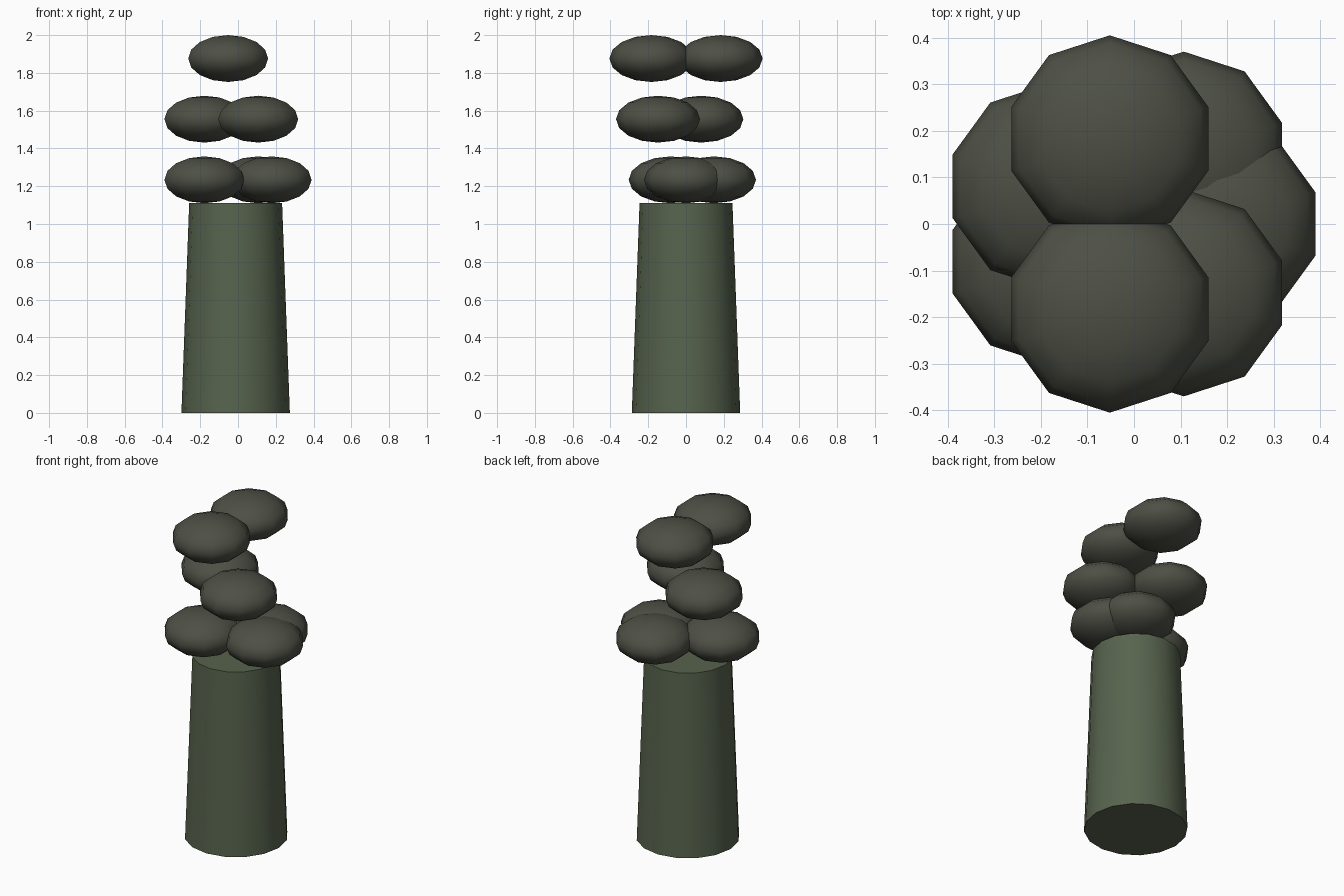
import bpy
from math import radians

if "Cube" in bpy.data.objects:
    bpy.data.objects.remove(bpy.data.objects["Cube"])


def material(name, rgb):
    m = bpy.data.materials.new(name)
    m.diffuse_color = (*rgb, 1)
    m.use_nodes = True
    m.node_tree.nodes["Principled BSDF"].inputs["Base Color"].default_value = m.diffuse_color
    return m


def finish(name, mat, angle):
    ob = bpy.context.object
    ob.name = name
    ob.data.materials.append(mat)
    bpy.ops.object.shade_smooth_by_angle(angle=radians(angle))


trunk_mat = material("trunk_green", (0.095, 0.125, 0.075))
pad_mat = material("dark_olive", (0.075, 0.08, 0.06))

# Tapered column
bpy.ops.mesh.primitive_cone_add(vertices=16, radius1=0.287, radius2=0.246,
                                depth=1.11, location=(-0.0125, 0, 0.555))
finish("column", trunk_mat, 40)

# Flattened blobs in three tiers: height -> (x, y) centres
tiers = {
    1.234: [(0.178, 0), (0.107, 0.148), (-0.178, -0.081)],
    1.555: [(-0.178, 0.081), (0.107, -0.148)],
    1.876: [(-0.052, 0.183), (-0.052, -0.183)],
}
for t, (z, centres) in enumerate(tiers.items(), 1):
    for i, (x, y) in enumerate(centres, 1):
        bpy.ops.mesh.primitive_uv_sphere_add(segments=10, ring_count=8, radius=1,
                                             location=(x, y, z),
                                             scale=(0.2225, 0.2225, 0.124))
        bpy.ops.object.transform_apply(location=False, rotation=False, scale=True)
        finish(f"blob_tier{t}_{i}", pad_mat, 60)
